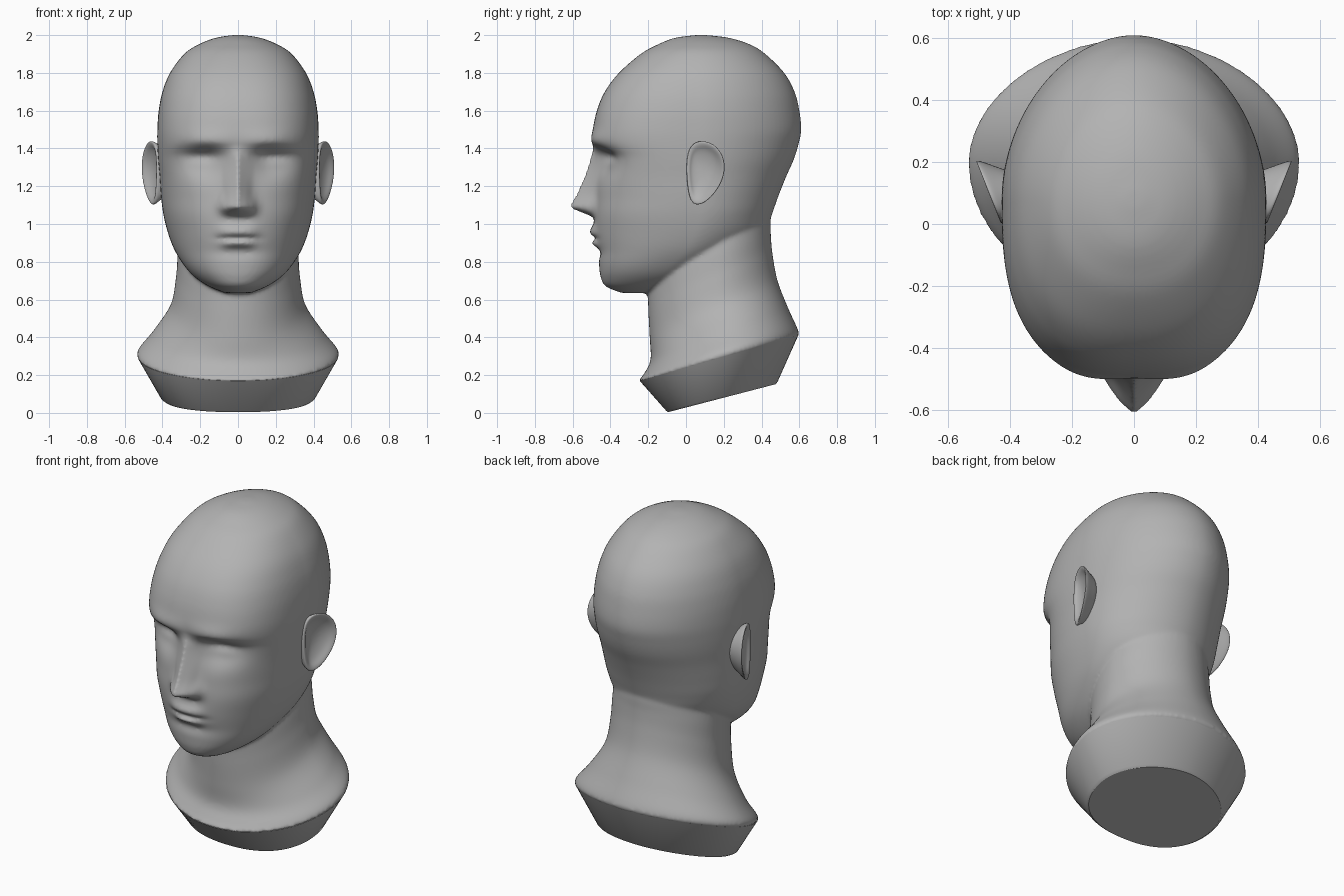
import bpy, bmesh, math
from math import exp, sin, cos, pi
from mathutils import Vector

cube = bpy.data.objects.get("Cube")
if cube:
    bpy.data.objects.remove(cube)

grey = bpy.data.materials.new("plain grey")
grey.use_nodes = True
grey.diffuse_color = (0.45, 0.45, 0.45, 1)
grey.node_tree.nodes["Principled BSDF"].inputs["Base Color"].default_value = (0.45, 0.45, 0.45, 1)


def finish(bm, name):
    bmesh.ops.recalc_face_normals(bm, faces=bm.faces)
    mesh = bpy.data.meshes.new(name)
    bm.to_mesh(mesh)
    bm.free()
    mesh.materials.append(grey)
    obj = bpy.data.objects.new(name, mesh)
    bpy.context.collection.objects.link(obj)
    bpy.ops.object.select_all(action='DESELECT')
    obj.select_set(True)
    bpy.context.view_layer.objects.active = obj
    return obj


def smooth_rows(rows, steps):
    """Catmull-Rom interpolation between rows of section values."""
    out = []
    for i in range(len(rows) - 1):
        a, b, c, d = (rows[min(max(i + k, 0), len(rows) - 1)] for k in (-1, 0, 1, 2))
        for s in range(steps):
            t = s / steps
            out.append([q + t / 2 * (r - p + t * (2 * p - 5 * q + 4 * r - u + t * (3 * (q - r) + u - p)))
                        for p, q, r, u in zip(a, b, c, d)])
    return out + [list(rows[-1])]


def ring(z, width, front, back, mid, power, slope=0, count=96):
    """Egg-shaped section: separate front and back depths, optional tilt."""
    pts = []
    for k in range(count):
        a = 2 * pi * k / count
        n = power if sin(a) < 0 else 1.9
        x = math.copysign(abs(cos(a)) ** (2 / n), cos(a)) * width
        s = math.copysign(abs(sin(a)) ** (2 / n), sin(a))
        y = mid + s * (back - mid if s > 0 else mid - front)
        pts.append(Vector((x, y, z + slope * (y - mid))))
    return pts


def loft(bm, rings):
    loops = [[bm.verts.new(p) for p in r] for r in rings]
    for a, b in zip(loops, loops[1:]):
        for i in range(len(a)):
            j = (i + 1) % len(a)
            bm.faces.new((a[i], a[j], b[j], b[i]))
    bm.faces.new(loops[0])
    bm.faces.new(loops[-1])


def bump(v, centre, low, high):
    return exp(-((v - centre) / (low if v < centre else high)) ** 2)


def face_relief(p):
    """Forward amount of nose, lips and chin, less the eye sockets."""
    x, z = abs(p.x), p.z
    d = -0.075 * bump(x, 0.17, 0.09, 0.14) * bump(z, 1.355, 0.10, 0.045)
    d += 0.018 * bump(x, 0.17, 0.16, 0.12) * bump(z, 1.44, 0.03, 0.05)
    d += 0.012 * bump(x, 0.18, 0.07, 0.07) * bump(z, 1.32, 0.03, 0.025)
    # nose bridge, tip and nostril wings
    t = min(max((1.42 - z) / 0.32, 0), 1)
    under = min(max((z - 1.035) / 0.05, 0), 1)
    d += (0.015 + 0.115 * t ** 1.3) * min(t * 5, 1) * under * exp(-(x / (0.038 + 0.02 * t)) ** 2)
    d += 0.035 * bump(x, 0.07, 0.04, 0.03) * bump(z, 1.085, 0.03, 0.05)
    # lips with the groove between, and the hollow over the chin
    d += 0.028 * exp(-(x / 0.10) ** 4) * bump(z, 0.955, 0.022, 0.035)
    d += 0.026 * exp(-(x / 0.08) ** 4) * bump(z, 0.897, 0.02, 0.02)
    d -= 0.012 * exp(-(x / 0.12) ** 4) * bump(z, 0.925, 0.01, 0.01)
    d -= 0.014 * exp(-(x / 0.12) ** 2) * bump(z, 0.85, 0.03, 0.03)
    return d


# Skull and jaw: height, half width, front, back, widest y, front squareness
skull = [
    (2.0, .03, .05, .11, .08, 2), (1.985, .12, -.06, .23, .08, 2),
    (1.95, .21, -.15, .34, .08, 2.1), (1.9, .285, -.24, .42, .08, 2.2),
    (1.8, .36, -.355, .52, .08, 2.4), (1.7, .40, -.43, .575, .08, 2.5),
    (1.6, .42, -.472, .60, .08, 2.6), (1.5, .427, -.492, .61, .08, 2.7),
    (1.42, .427, -.49, .595, .08, 2.7), (1.34, .423, -.478, .57, .08, 2.6),
    (1.25, .415, -.475, .53, .08, 2.5), (1.15, .408, -.478, .49, .08, 2.4),
    (1.05, .395, -.485, .455, .08, 2.4), (.95, .37, -.482, .42, .05, 2.3),
    (.86, .335, -.467, .33, 0, 2.3), (.78, .285, -.46, .2, -.08, 2.3),
    (.72, .23, -.452, .05, -.14, 2.2), (.67, .155, -.425, -.06, -.2, 2.1),
    (.635, .07, -.34, -.17, -.25, 2),
]
# Neck, tilting with the collar as it flares; last value is the tilt
neck = [
    (1.15, .27, -.05, .42, .17, 2, 0), (1.0, .30, -.15, .447, .17, 2, .1),
    (.86, .318, -.2, .449, .17, 2, .3), (.72, .328, -.2, .458, .17, 2, .42),
    (.56, .358, -.192, .485, .17, 2, .44), (.42, .45, -.188, .54, .18, 2, .38),
    (.335, .525, -.222, .588, .2, 2, .3), (.3, .535, -.25, .6, .2, 2, .286),
]

bm = bmesh.new()
sections = [ring(*r) for r in smooth_rows(skull, 8)]
for section in sections:
    for p in section:
        if p.y < -0.1 and p.z > 0.75:
            p.y -= face_relief(p) * min((-0.1 - p.y) / 0.15, 1)
loft(bm, sections)
loft(bm, [ring(*r) for r in smooth_rows(neck, 6)] + [ring(.25, .47, -.2, .55, .2, 2, .28)])
head = finish(bm, "head_and_neck")
remesh = head.modifiers.new("merge", 'REMESH')
remesh.mode = 'VOXEL'
remesh.voxel_size = 0.011
remesh.use_smooth_shade = True
relax = head.modifiers.new("relax", 'SMOOTH')
relax.factor = 0.5
relax.iterations = 5

# Slanted stand under the neck
bm = bmesh.new()
loft(bm, [ring(.297, .53, -.245, .594, .2, 2, .286), ring(.088, .41, -.105, .485, .19, 2.3, .26),
          ring(.078, .395, -.095, .475, .19, 2.3, .26)])
finish(bm, "stand")
bpy.ops.object.shade_smooth_by_angle(angle=math.radians(30))

# Ears: a rim swinging out towards the back, with a shallow dish
outline = [(.0, 1.33), (.02, 1.42), (.08, 1.445), (.15, 1.425), (.20, 1.36), (.208, 1.28),
           (.18, 1.2), (.12, 1.125), (.06, 1.095), (.02, 1.12), (.005, 1.22)]


def ear_ring(scale, root, splay, shift=0):
    return [Vector((root + splay * y * scale, .05 + (y - .05) * scale + shift, 1.28 + (z - 1.28) * scale))
            for y, z in outline]


for side, name in ((1, "left_ear"), (-1, "right_ear")):
    bm = bmesh.new()
    loft(bm, [ear_ring(.72, .36, .05), ear_ring(.85, .40, .2), ear_ring(1.02, .418, .40),
              ear_ring(1.0, .432, .40), ear_ring(.84, .432, .40, .01), ear_ring(.7, .422, .33, .012),
              ear_ring(.25, .42, .3, .03)])
    for v in bm.verts:
        v.co.x *= side
    ear = finish(bm, name)
    ear.modifiers.new("round", 'SUBSURF').levels = 2
    bpy.ops.object.shade_smooth()
